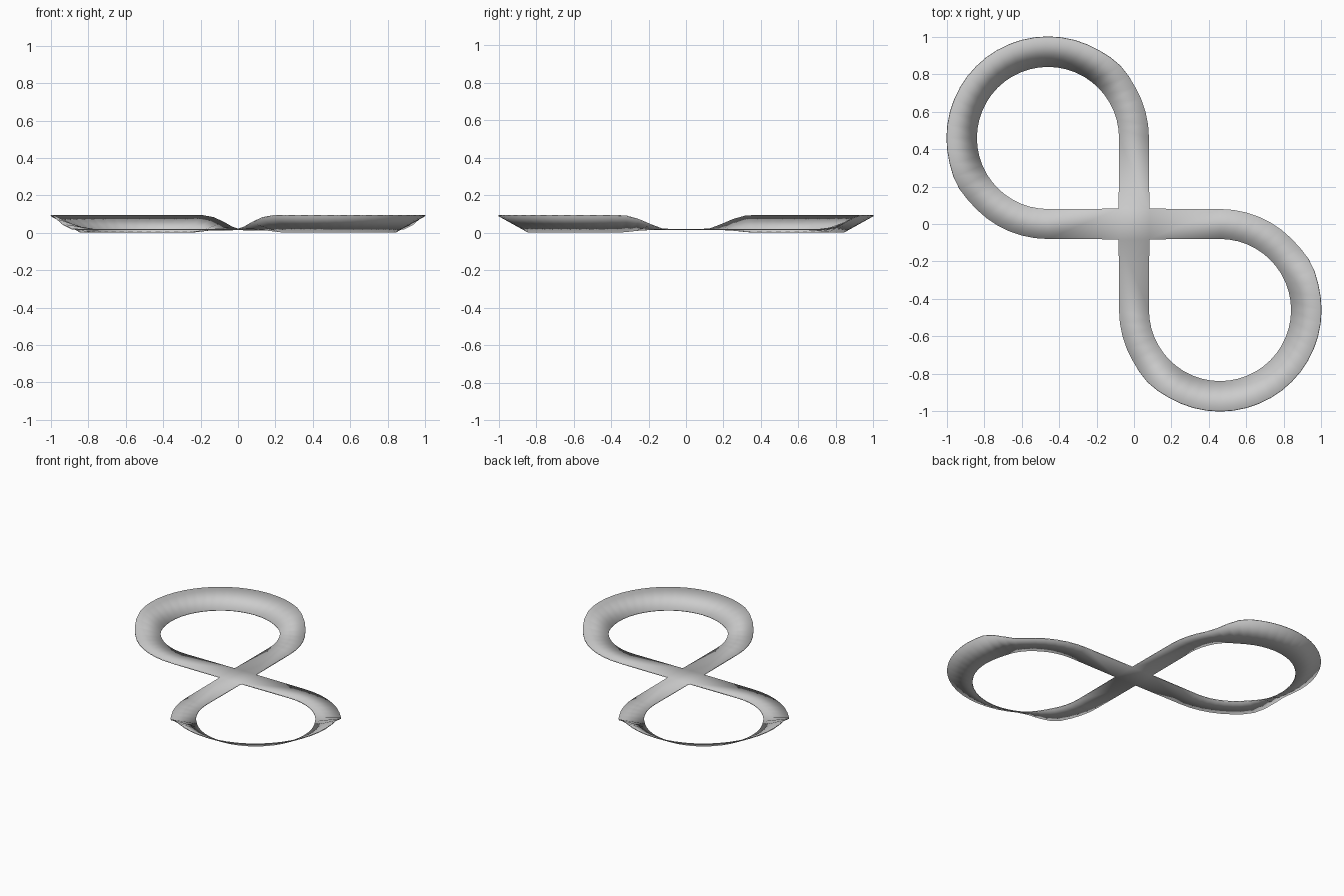
import bpy, bmesh, math
from mathutils import Vector

if "Cube" in bpy.data.objects:
    bpy.data.objects.remove(bpy.data.objects["Cube"])

HALF = 0.082      # half width of the flat road
C = 0.46          # loop centre offset, also centreline radius
Z_FLAT, T = 0.02, 0.006
SEG = 36          # segments in each 270 degree loop


def smooth(a, b, x):
    t = max(0.0, min(1.0, (x - a) / (b - a)))
    return t * t * (3 - 2 * t)


def section(deg):
    # banked cross-section: outer edge lifts, inner edge drops
    k = smooth(30, 60, deg) * (1 - smooth(192, 222, deg))
    bump = 0.006 * 4 * k * (1 - k)
    a = math.radians(deg)
    d = Vector((math.cos(a), math.sin(a), 0))
    centre = Vector((-C, C, 0))
    outer = centre + d * (C + 0.08 + bump)
    inner = centre + d * (C - 0.08)
    outer.z = Z_FLAT + k * (0.095 - Z_FLAT)
    inner.z = Z_FLAT + k * (T - Z_FLAT)
    return outer, inner


# One lobe: straight out of the crossing, banked loop, straight back
h = HALF
pairs = [(Vector((h, h, Z_FLAT)), Vector((-h, h, Z_FLAT)))]
pairs += [section(270 * i / SEG) for i in range(SEG + 1)]
pairs += [(Vector((-h, -h, Z_FLAT)), Vector((-h, h, Z_FLAT)))]

bm = bmesh.new()
for s in (1, -1):                      # second lobe is turned half a circle
    rows = [[bm.verts.new((p.x * s, p.y * s, p.z)) for p in pr] for pr in pairs]
    for (o0, i0), (o1, i1) in zip(rows, rows[1:]):
        bm.faces.new((o0, o1, i1, i0))

# Flat crossing square
bm.faces.new([bm.verts.new((x, y, Z_FLAT)) for x, y in
              ((-h, -h), (h, -h), (h, h), (-h, h))])
bmesh.ops.remove_doubles(bm, verts=bm.verts, dist=1e-4)

me = bpy.data.meshes.new("figure_eight_track")
bm.to_mesh(me)
bm.free()
track = bpy.data.objects.new("figure_eight_track", me)
bpy.context.collection.objects.link(track)

# Thin slab thickness below the road surface
sol = track.modifiers.new("thickness", 'SOLIDIFY')
sol.thickness = T
sol.offset = -1

bpy.context.view_layer.objects.active = track
track.select_set(True)
bpy.ops.object.shade_smooth_by_angle(angle=math.radians(30))
